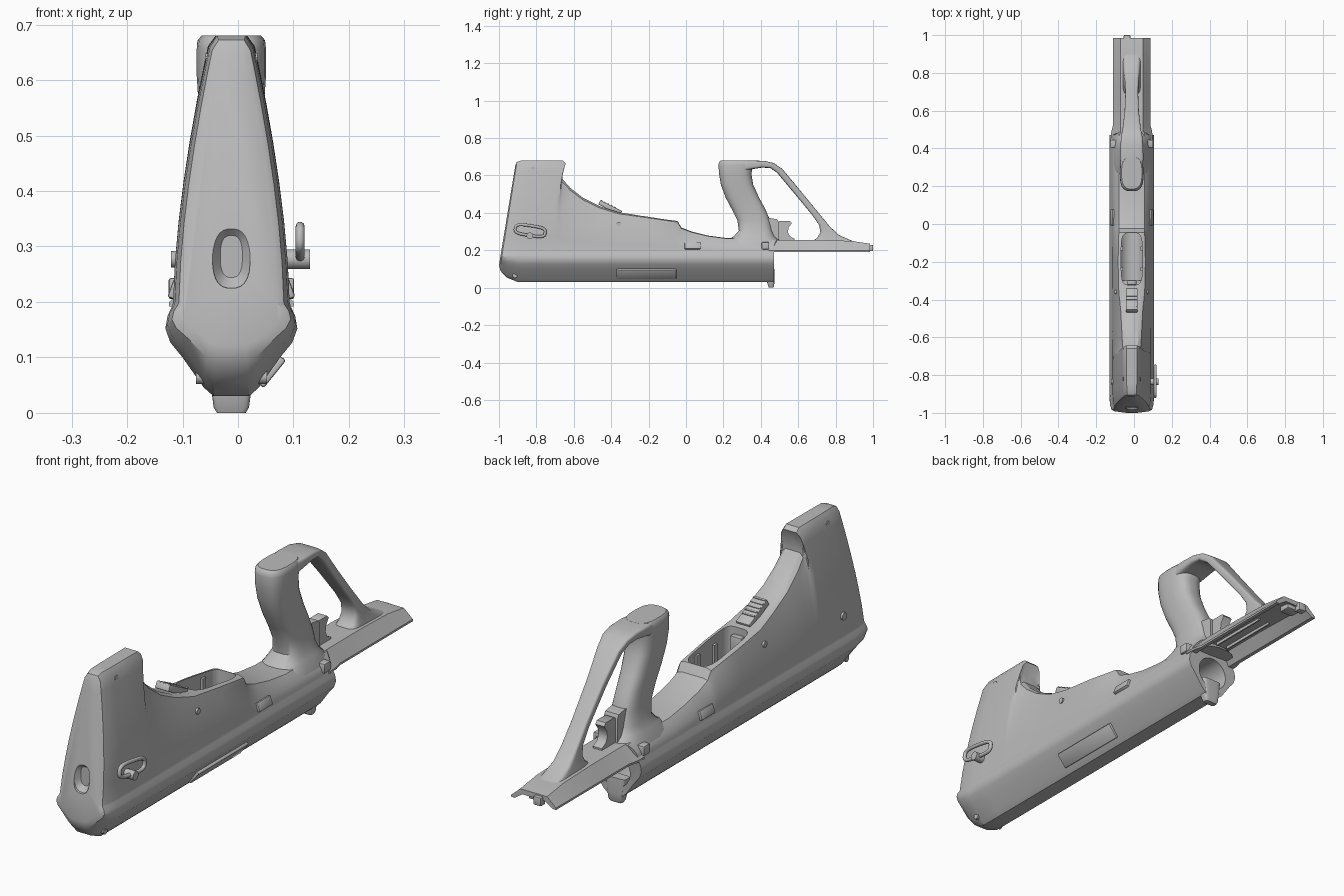
import bpy, bmesh
from math import sin, cos, pi, copysign, radians
from mathutils import Vector, Matrix

cube = bpy.data.objects.get("Cube")
if cube:
    bpy.data.objects.remove(cube)

CX = -0.012  # centre plane of the stock
grey = bpy.data.materials.new("matte_grey")
grey.use_nodes = True
grey.diffuse_color = (0.5, 0.5, 0.5, 1)
grey.node_tree.nodes["Principled BSDF"].inputs["Base Color"].default_value = (0.5, 0.5, 0.5, 1)


def finish(name, bm):
    bmesh.ops.recalc_face_normals(bm, faces=bm.faces)
    mesh = bpy.data.meshes.new(name)
    bm.to_mesh(mesh)
    bm.free()
    mesh.materials.append(grey)
    obj = bpy.data.objects.new(name, mesh)
    bpy.context.collection.objects.link(obj)
    return obj


def activate(obj):
    bpy.ops.object.select_all(action='DESELECT')
    obj.select_set(True)
    bpy.context.view_layer.objects.active = obj


def smooth(obj, angle=35):
    activate(obj)
    bpy.ops.object.shade_smooth_by_angle(angle=radians(angle))
    return obj


def loft(name, rings):
    """Skin a list of equal-length closed rings and cap both ends."""
    bm = bmesh.new()
    loops = [[bm.verts.new(p) for p in r] for r in rings]
    n = len(loops[0])
    for a, b in zip(loops, loops[1:]):
        for i in range(n):
            j = (i + 1) % n
            bm.faces.new((a[i], a[j], b[j], b[i]))
    bm.faces.new(loops[0])
    bm.faces.new(loops[-1])
    return finish(name, bm)


def oval(centre, u, v, power=1.0, n=24):
    """Ring from ellipse (power 1) towards rectangle (power near 0)."""
    def f(t):
        return copysign(abs(t) ** power, t)
    return [Vector(centre) + Vector(u) * f(cos(2 * pi * (i + .5) / n))
            + Vector(v) * f(sin(2 * pi * (i + .5) / n)) for i in range(n)]


def box(name, centre, size, bevel=0.004, rot=(0, 'X')):
    bm = bmesh.new()
    bmesh.ops.create_cube(bm, size=1, matrix=Matrix.Diagonal((*size, 1)))
    if bevel:
        bmesh.ops.bevel(bm, geom=bm.edges[:], offset=bevel, segments=2, affect='EDGES', profile=.5)
    bm.transform(Matrix.Translation(centre) @ Matrix.Rotation(radians(rot[0]), 4, rot[1]))
    return smooth(finish(name, bm))


def pin(name, y, z, x0, x1, r):
    return smooth(loft(name, [oval((x, y, z), (0, r, 0), (0, 0, r), n=16) for x in (x0, x1)]))


def plate(name, pts, half):
    """Side profile (y, z) extruded across the centre plane."""
    return smooth(loft(name, [[(CX + s * half, y, z) for y, z in pts] for s in (-1, 1)]), 40)


def cut(obj, cutter):
    cutter.hide_render = True
    mod = obj.modifiers.new("cut", 'BOOLEAN')
    mod.operation, mod.solver, mod.object = 'DIFFERENCE', 'EXACT', cutter
    activate(obj)
    bpy.ops.object.modifier_apply(modifier=mod.name)
    bpy.data.objects.remove(cutter)


# Main body: cross-sections along y
LOWER = [(0, .03), (.032, .03), (.05, .046), (.088, .10), (.11, .127),
         (.119, .152), (.115, .175), (.107, .192)]


def body_ring(y, bottom, top, top_half, scale, lean):
    half = [(x, bottom + (z - .03) * (.2 - bottom) / .17) for x, z in LOWER]
    for s in (0, .15, .3, .45, .6, .75, .88, .96):
        half.append((top_half + (.105 - top_half) * (1 - s ** 1.6), .2 + s * (top - .2)))
    half += [(top_half * .75, top), (0, top)]
    ring = half + [(-x, z) for x, z in half[-2:0:-1]]
    fade = max(0, 1 - (y + 1) / .32)

    def shift(z):
        slant = .09 * min(1, max(0, (z - .12) / .55)) * fade
        return slant + lean * max(0, (z - .2) / (top - .2)) ** 4
    return [(CX + x * scale, y + shift(z), z) for x, z in ring]


STATIONS = [  # y, bottom, top, top half width, scale, lean
    (-1, .12, .655, .03, .78, 0), (-.992, .09, .672, .034, .9, 0), (-.96, .055, .68, .035, .97, 0),
    (-.9, .03, .68, .036, 1, 0), (-.8, .03, .68, .037, 1, 0), (-.7, .03, .68, .038, 1, .035),
    (-.684, .03, .665, .039, 1, .04), (-.675, .03, .625, .041, 1, .015), (-.66, .03, .58, .043, 1, 0),
    (-.62, .03, .535, .046, 1, 0), (-.55, .03, .48, .05, 1, 0), (-.46, .03, .435, .055, 1, 0),
    (-.36, .03, .403, .066, 1, 0), (-.2, .03, .38, .07, 1, 0), (-.045, .03, .356, .066, 1, 0),
    (-.025, .03, .322, .064, 1, 0), (.03, .03, .3, .064, 1, 0), (.12, .03, .278, .064, 1, 0),
    (.22, .03, .265, .066, 1, 0), (.44, .03, .262, .066, 1, 0), (.47, .03, .255, .066, 1, .02)]
body = loft("stock_body", [body_ring(*s) for s in STATIONS])

# Magazine well, barrel tunnel and butt recess
cut(body, loft("well_cutter", [oval((CX, -.185, z), (.056, 0, 0), (0, .138, 0), .45) for z in (.1, .5)]))
cut(body, loft("tunnel_cutter", [oval((CX, y, .13), (.068, 0, 0), (0, 0, .068)) for y in (-.3, .6)]))
cut(body, loft("recess_cutter", [oval((CX, y, .282), (w, 0, 0), (0, 0, h), .75)
                                 for y, w, h in ((-1.05, .036, .06), (-.973, .034, .057), (-.953, .02, .038))]))
smooth(body, 32)

# Guide ribs inside the well
for side in (-1, 1):
    for y in (-.24, -.13):
        box("well_rib", (CX + side * .052, y, .25), (.012, .02, .2), 0)
box("well_step", (CX, -.31, .32), (.05, .025, .1))

# Pistol grip: z, rear y, front y, half width
GRIP = [(.21, .17, .54, .1), (.25, .215, .505, .088), (.275, .255, .475, .074), (.305, .282, .462, .06),
        (.36, .274, .45, .052), (.42, .244, .425, .051), (.48, .212, .392, .054), (.55, .186, .36, .059),
        (.61, .176, .35, .063), (.655, .173, .36, .063), (.672, .176, .36, .061), (.68, .185, .355, .054)]
smooth(loft("pistol_grip", [oval((CX, (a + b) / 2, z), (w, 0, 0), (0, (b - a) / 2, 0), .7)
                            for z, a, b, w in GRIP]), 40)

# Hand guard strut: outer y z, inner y z, half width
GUARD = [(.27, .68, .27, .61, .056), (.35, .68, .345, .632, .062), (.42, .678, .405, .642, .06),
         (.47, .666, .45, .64, .056), (.515, .635, .487, .614, .048), (.6, .533, .574, .51, .038),
         (.7, .411, .674, .389, .034), (.77, .326, .712, .335, .036), (.82, .28, .718, .295, .04),
         (.89, .25, .7, .265, .046), (.95, .23, .66, .24, .05)]
smooth(loft("hand_guard", [oval((CX, (a + c) / 2, (b + d) / 2), (w, 0, 0),
                                (0, (a - c) / 2, (b - d) / 2), .4)
                           for a, b, c, d, w in GUARD]), 40)


# Front rail: hollow channel open below
def rail_ring(y, top, width):
    outer = [(width, .192), (width, .2), (.06, top), (-.06, top), (-width, .2), (-width, .192)]
    inner = [(-.084, .192), (-.05, top - .02), (.05, top - .02), (.084, .192)]
    return [(CX + x, y, z) for x, z in outer + inner]


rail = loft("front_rail", [rail_ring(*s) for s in ((.44, .255, .112), (.49, .255, .108), (.52, .255, .1),
                                                  (.7, .255, .1), (.88, .25, .1), (.985, .235, .1))])
smooth(rail, 25)
for side in (-1, 1):
    box("rail_slot_edge", (CX + side * .025, .66, .229), (.006, .26, .012), 0)
box("rail_end_block", (CX, .95, .215), (.06, .05, .03))
box("rail_nub", (CX - .025, .985, .212), (.035, .03, .034))

# Trigger and its housing
plate("trigger_housing", [(.4, .24), (.41, .37), (.45, .372), (.487, .366), (.495, .35), (.495, .24)], .03)
plate("trigger", [(.485, .24), (.485, .345), (.5, .357), (.555, .357), (.565, .345), (.548, .32),
                  (.545, .295), (.555, .275), (.58, .262), (.58, .24)], .02)

# Cross-bolt safety
box("safety_button", (CX, .425, .224), (.226, .04, .038))

# Front latch under the body
loft_latch = [oval((CX, y, z), (w, 0, 0), (0, d, 0), .4)
              for z, y, w, d in ((.1, .452, .045, .02), (.04, .452, .036, .022),
                                 (.01, .455, .032, .016), (0, .455, .026, .012))]
smooth(loft("front_latch", loft_latch), 40)

# Magazine catch with ribs
box("magazine_catch", (CX, -.405, .427), (.062, .13, .026), rot=(-27, 'X'))
for i in range(5):
    box("catch_rib", (CX, -.452 + i * .018, .465 - i * .009), (.056, .008, .008), .002, rot=(-27, 'X'))

# Port cover on the lower slope
box("port_cover", (.061, -.212, .074), (.064, .32, .014), rot=(-51, 'Y'))

# Side tabs
for side in (-1, 1):
    box("side_tab", (CX + side * .098, .035, .222), (.024, .085, .036), rot=(side * -20, 'Y'))

# Sling swivel: post and wire loop
pin("swivel_post", -.835, .277, .06, .13, .018)
curve = bpy.data.curves.new("sling_loop", 'CURVE')
curve.dimensions, curve.bevel_depth, curve.bevel_resolution = '3D', .008, 3
spline = curve.splines.new('POLY')
loop = oval((.112, -.833, .305), (0, .08, -.012), (0, .004, .026), .6, 32)
spline.points.add(len(loop) - 1)
for point, p in zip(spline.points, loop):
    point.co = (*p, 1)
spline.use_cyclic_u = True
curve.materials.append(grey)
bpy.context.collection.objects.link(bpy.data.objects.new("sling_loop", curve))

# Pins passing through the stock
pin("swivel_pin", -.835, .277, -.121, 0, .015)
pin("upper_pin", -.82, .637, CX - .047, CX + .047, .012)
pin("middle_pin", -.36, .34, CX - .09, CX + .09, .012)
pin("lower_pin", -.915, .065, CX - .064, CX + .064, .013)
